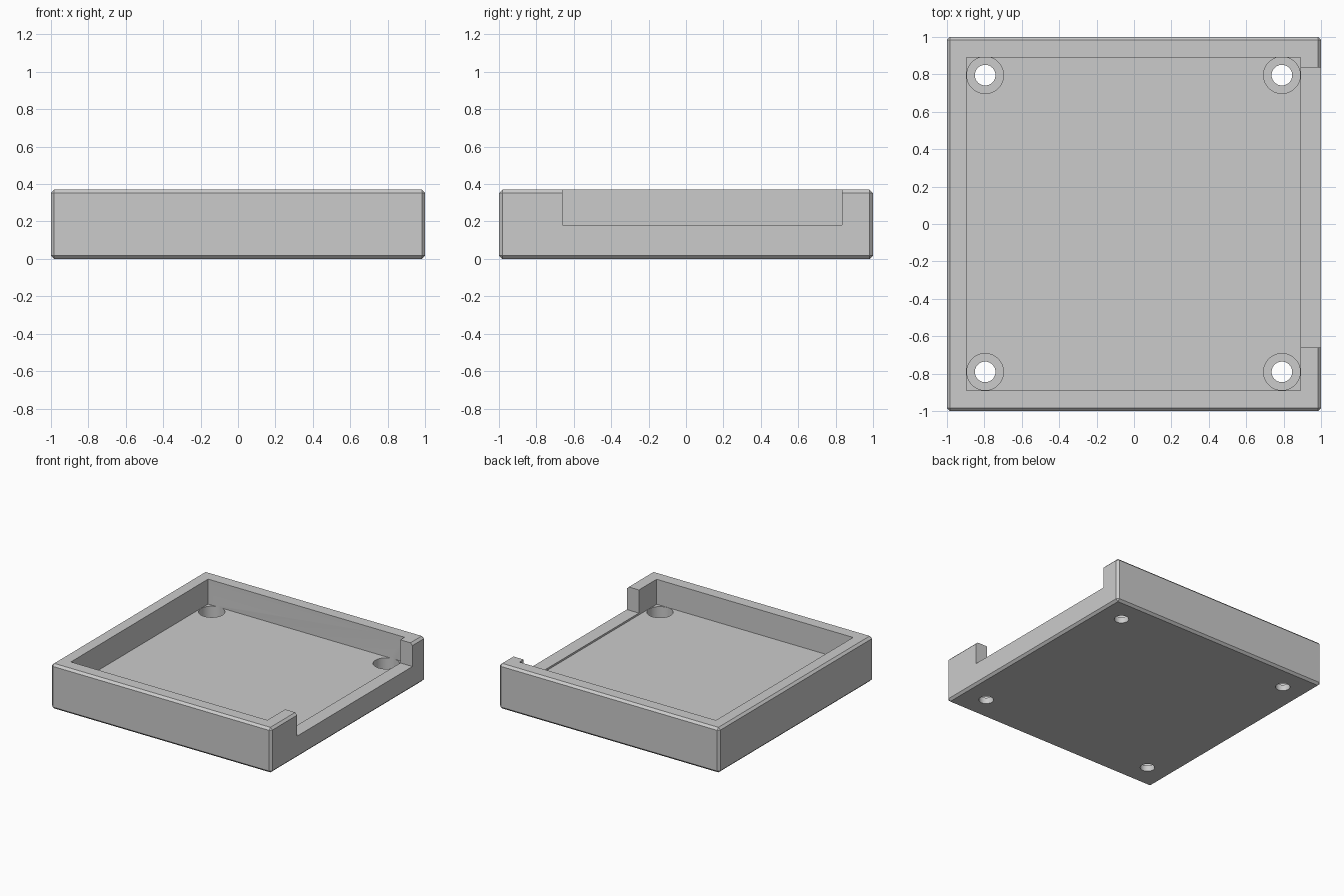
import bpy

cube = bpy.data.objects.get("Cube")
if cube:
    bpy.data.objects.remove(cube, do_unlink=True)

TOP, FLOOR, NOTCH, LEDGE = 0.37, 0.165, 0.18, 0.05

grey = bpy.data.materials.new("plain grey")
grey.use_nodes = True
colour = (0.6, 0.6, 0.6, 1)
grey.diffuse_color = colour
grey.node_tree.nodes["Principled BSDF"].inputs["Base Color"].default_value = colour


def box(name, low, high):
    centre = [(a + b) / 2 for a, b in zip(low, high)]
    bpy.ops.mesh.primitive_cube_add(size=1, location=centre)
    ob = bpy.context.object
    ob.name = name
    ob.scale = [b - a for a, b in zip(low, high)]
    bpy.ops.object.transform_apply(location=True, rotation=False, scale=True)
    ob.data.materials.append(grey)
    return ob


def cylinder(name, x, y, radius, low, high):
    bpy.ops.mesh.primitive_cylinder_add(vertices=48, radius=radius, depth=high - low,
                                        location=(x, y, (low + high) / 2))
    ob = bpy.context.object
    ob.name = name
    ob.data.materials.append(grey)
    return ob


def cut(target, cutter):
    mod = target.modifiers.new("cut", 'BOOLEAN')
    mod.operation = 'DIFFERENCE'
    mod.solver = 'EXACT'
    mod.object = cutter
    bpy.context.view_layer.objects.active = target
    bpy.ops.object.modifier_apply(modifier=mod.name)
    bpy.data.objects.remove(cutter, do_unlink=True)


# Tray block with chamfered outer edges
tray = box("tray", (-1, -1, 0), (1, 1, TOP))
bevel = tray.modifiers.new("chamfer", 'BEVEL')
bevel.width = 0.018
bevel.segments = 1
bpy.ops.object.modifier_apply(modifier=bevel.name)

# Square pocket, and the opening in the left wall
cut(tray, box("pocket_cutter", (-0.895, -0.89, FLOOR), (0.89, 0.89, 1)))
cut(tray, box("opening_cutter", (0.8, -0.66, NOTCH), (1.2, 0.835, 1)))

# Stepped screw holes in the four corners
for x in (-0.795, 0.79):
    for y in (-0.79, 0.795):
        cut(tray, cylinder("recess_cutter", x, y, 0.098, LEDGE, FLOOR + 0.01))
        cut(tray, cylinder("hole_cutter", x, y, 0.055, -0.1, FLOOR))

# Smooth hole walls, sharp edges elsewhere
bpy.ops.object.select_all(action='DESELECT')
tray.select_set(True)
bpy.context.view_layer.objects.active = tray
bpy.ops.object.shade_smooth_by_angle(angle=0.5)
